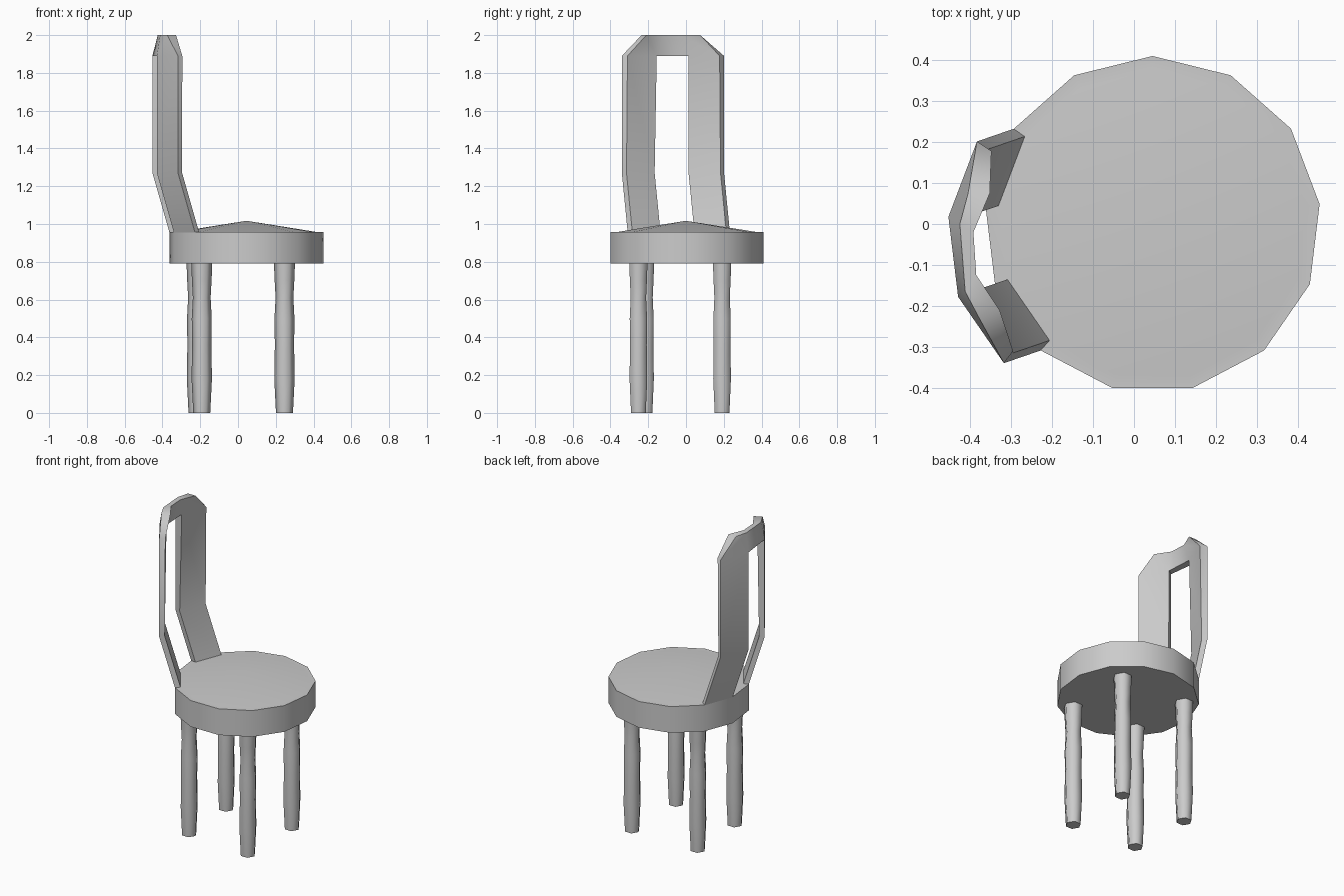
import bpy, bmesh
from math import cos, sin, pi, radians

if "Cube" in bpy.data.objects:
    bpy.data.objects.remove(bpy.data.objects["Cube"])

SIDES = 13
CX, CY = 0.045, -0.001
R_OUT, R_IN = 0.411, 0.378


def rim(k, r, dx=0.0, dy=0.0):
    """Point k on the seat polygon, optionally shifted."""
    a = pi / 2 + 2 * pi * k / SIDES
    return (CX + r * cos(a) + dx, CY + r * sin(a) + dy)


def finish(bm, name, angle):
    bmesh.ops.recalc_face_normals(bm, faces=bm.faces)
    mesh = bpy.data.meshes.new(name)
    bm.to_mesh(mesh)
    bm.free()
    ob = bpy.data.objects.new(name, mesh)
    bpy.context.collection.objects.link(ob)
    bpy.ops.object.select_all(action='DESELECT')
    bpy.context.view_layer.objects.active = ob
    ob.select_set(True)
    bpy.ops.object.shade_smooth_by_angle(angle=radians(angle))
    return ob


def bridge(bm, a, b):
    n = len(a)
    for i in range(n):
        bm.faces.new((a[i], a[(i + 1) % n], b[(i + 1) % n], b[i]))


# Seat: thirteen-sided disc with a flat rim and a shallow conical top
bm = bmesh.new()
rings = [[bm.verts.new((*rim(k, r), z)) for k in range(SIDES)]
         for r, z in ((R_OUT, 0.79), (R_OUT, 0.957), (R_IN, 0.957))]
bm.faces.new(rings[0])
bridge(bm, rings[0], rings[1])
bridge(bm, rings[1], rings[2])
apex = bm.verts.new((CX, CY, 1.017))
for i in range(SIDES):
    bm.faces.new((rings[2][i], rings[2][(i + 1) % SIDES], apex))
finish(bm, "seat", 50)

# Legs: slightly uneven hexagonal posts
LEG_PROFILE = [(0.0, 0.045), (0.18, 0.054), (0.36, 0.051), (0.50, 0.053),
               (0.61, 0.047), (0.70, 0.052), (0.80, 0.056)]


def leg(name, x, y):
    bm = bmesh.new()
    rings = [[bm.verts.new((x + r * cos(pi * i / 3), y + r * sin(pi * i / 3), z))
              for i in range(6)] for z, r in LEG_PROFILE]
    bm.faces.new(rings[0])
    bm.faces.new(rings[-1])
    for a, b in zip(rings, rings[1:]):
        bridge(bm, a, b)
    finish(bm, name, 65)


leg("front_right_leg", 0.246, -0.252)
leg("front_left_leg", -0.192, -0.217)
leg("back_right_leg", 0.246, 0.191)
leg("back_left_leg", -0.217, 0.191)

# Backrest: two posts raised from the rim and leaning out, joined by a crown
STATIONS = (2, 3, 4, 5)
LEAN = (-0.09, -0.031)
bend_out = [rim(k, R_OUT, *LEAN) for k in STATIONS]
bend_in = [rim(k, R_IN, *LEAN) for k in STATIONS]
shoulder_in = [(-0.348, 0.178), (-0.405, 0.012), (-0.395, -0.155), (-0.295, -0.310)]
crown_out = [(-0.405, 0.075), (-0.425, 0.0), (-0.412, -0.165), (-0.375, -0.235)]
crown_in = [(-0.352, 0.075), (-0.392, -0.02), (-0.385, -0.125), (-0.328, -0.21)]
levels = [
    (0.955, [rim(k, R_OUT) for k in STATIONS], [rim(k, R_IN) for k in STATIONS]),
    (1.27, bend_out, bend_in),
    (1.89, bend_out, shoulder_in),
    (2.0, crown_out, crown_in),
]
bm = bmesh.new()
grid = [[[bm.verts.new((*p, z)) for p in side] for side in (outer, inner)]
        for z, outer, inner in levels]
# Solid cells as (level, panel); the middle panel is open below the crown
cells = {(l, p) for l in range(3) for p in range(3) if p != 1 or l == 2}
for l, p in cells:
    for s in (0, 1):
        bm.faces.new((grid[l][s][p], grid[l][s][p + 1],
                      grid[l + 1][s][p + 1], grid[l + 1][s][p]))
    for d in (0, 1):
        if (l, p - 1 + 2 * d) not in cells:
            q = p + d
            bm.faces.new((grid[l][0][q], grid[l][1][q],
                          grid[l + 1][1][q], grid[l + 1][0][q]))
        if (l - 1 + 2 * d, p) not in cells:
            m = l + d
            bm.faces.new((grid[m][0][p], grid[m][0][p + 1],
                          grid[m][1][p + 1], grid[m][1][p]))
finish(bm, "backrest", 50)
